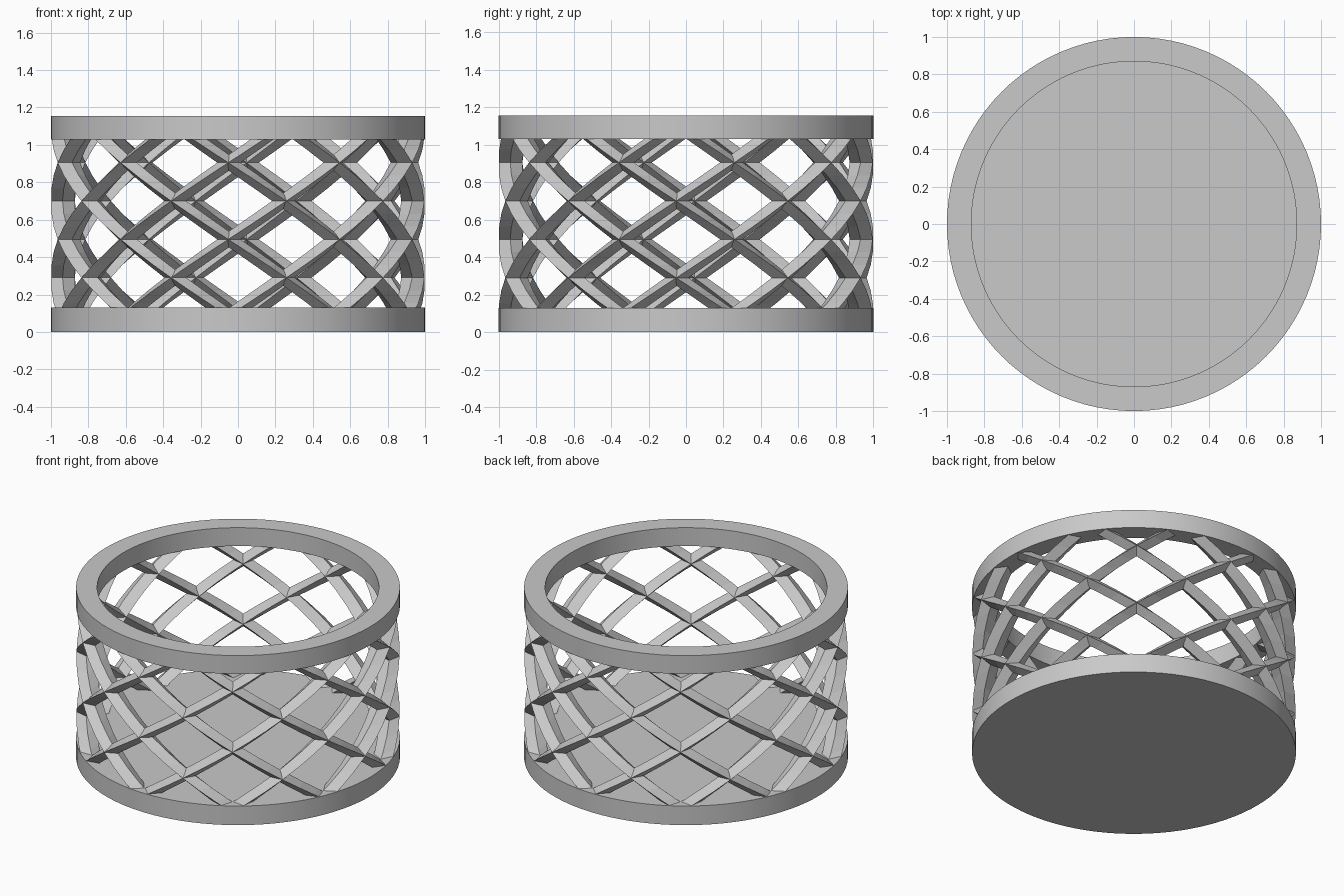
import bpy
import bmesh
from math import cos, sin, radians, tau

cube = bpy.data.objects.get("Cube")
if cube:
    bpy.data.objects.remove(cube, do_unlink=True)

STRANDS = 10          # strands in each winding direction
SIDES = 96            # facets around the rings
RADIUS, INNER = 1.0, 0.87
BASE_TOP, RIM_LOW, RIM_TOP = 0.13, 1.03, 1.155
CROSS_Z, CROSS_STEP = 0.905, 0.205   # one crossing row and the row spacing
PHASE = -93           # angle of one crossing in that row, in degrees

grey = bpy.data.materials.new("plain_grey")
grey.use_nodes = True
colour = (0.585, 0.585, 0.585, 1)
grey.diffuse_color = colour
grey.node_tree.nodes["Principled BSDF"].inputs["Base Color"].default_value = colour


def finish(name, bm, smooth=False):
    bmesh.ops.recalc_face_normals(bm, faces=bm.faces)
    mesh = bpy.data.meshes.new(name)
    bm.to_mesh(mesh)
    bm.free()
    mesh.materials.append(grey)
    obj = bpy.data.objects.new(name, mesh)
    bpy.context.collection.objects.link(obj)
    if smooth:
        bpy.ops.object.select_all(action="DESELECT")
        obj.select_set(True)
        bpy.context.view_layer.objects.active = obj
        bpy.ops.object.shade_smooth_by_angle(angle=radians(30))


def skin(bm, rings, closed=False):
    """Join successive closed loops of vertices with quads."""
    count = len(rings)
    for i in range(count if closed else count - 1):
        a, b = rings[i], rings[(i + 1) % count]
        n = len(a)
        for j in range(n):
            k = (j + 1) % n
            bm.faces.new((a[j], a[k], b[k], b[j]))
    if not closed:
        bm.faces.new(rings[0])
        bm.faces.new(rings[-1])


def circle(bm, r, z):
    return [bm.verts.new((r * cos(tau * i / SIDES), r * sin(tau * i / SIDES), z))
            for i in range(SIDES)]


# Solid base disc
bm = bmesh.new()
skin(bm, [circle(bm, RADIUS, 0), circle(bm, RADIUS, BASE_TOP)])
finish("base_disc", bm, smooth=True)

# Open rim ring
bm = bmesh.new()
profile = [(RADIUS, RIM_LOW), (RADIUS, RIM_TOP), (INNER, RIM_TOP), (INNER, RIM_LOW)]
skin(bm, [circle(bm, r, z) for r, z in profile], closed=True)
finish("top_rim", bm, smooth=True)


# Helical strands with a diamond section, its ridge facing outward
def add_strand(bm, start, direction):
    mid, half, sub = 0.936, 0.062, 3
    diamond = [(half, 0), (0, half), (-half, 0), (0, -half)]
    rings = []
    for s in range(-4 * sub, sub + 1):
        z = CROSS_Z + CROSS_STEP * s / sub
        a = radians(start + direction * 180 / STRANDS * s / sub)
        rings.append([bm.verts.new(((mid + u) * cos(a) - v * sin(a),
                                    (mid + u) * sin(a) + v * cos(a), z))
                      for u, v in diamond])
    skin(bm, rings)


for name, direction in (("left_wound_strands", 1), ("right_wound_strands", -1)):
    bm = bmesh.new()
    for i in range(STRANDS):
        add_strand(bm, PHASE + 360 / STRANDS * i, direction)
    finish(name, bm)
